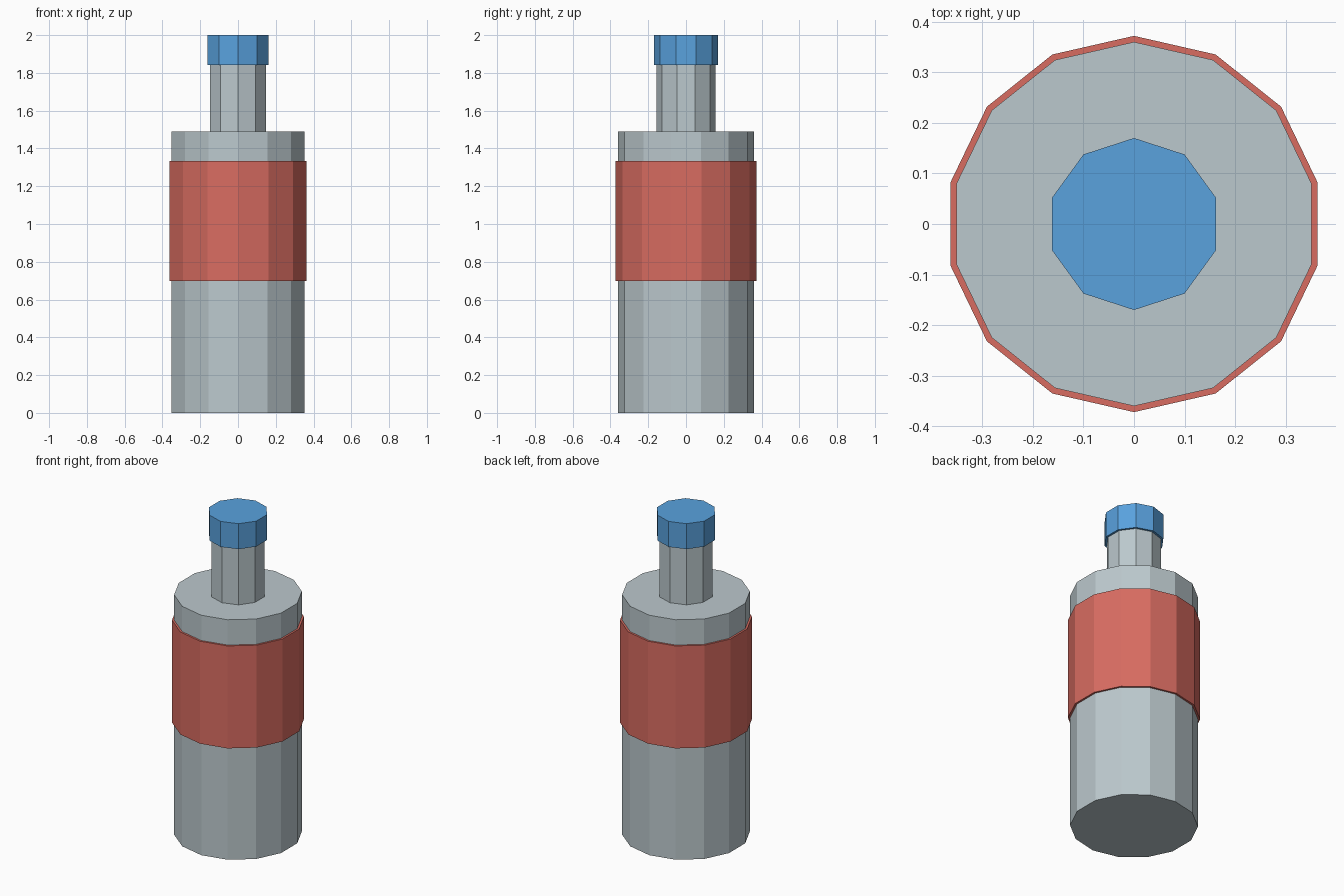
import bpy

if "Cube" in bpy.data.objects:
    bpy.data.objects.remove(bpy.data.objects["Cube"], do_unlink=True)


def make_material(name, rgb):
    mat = bpy.data.materials.new(name)
    mat.use_nodes = True
    colour = (*rgb, 1.0)
    mat.diffuse_color = colour
    bsdf = next(n for n in mat.node_tree.nodes if n.type == "BSDF_PRINCIPLED")
    bsdf.inputs["Base Color"].default_value = colour
    return mat


def prism(name, sides, radius, bottom, top, mat):
    """Upright flat-shaded prism with a corner pointing along y."""
    bpy.ops.mesh.primitive_cylinder_add(
        vertices=sides, radius=radius, depth=top - bottom,
        location=(0, 0, (bottom + top) / 2))
    obj = bpy.context.object
    obj.name = obj.data.name = name
    obj.data.materials.append(mat)
    return obj


grey = make_material("pale grey", (0.50, 0.58, 0.61))
red = make_material("label red", (0.69, 0.15, 0.12))
blue = make_material("cap blue", (0.10, 0.36, 0.73))

BODY_SIDES, NECK_SIDES = 14, 10

# Bottle body with its wrapped label
prism("body", BODY_SIDES, 0.36, 0.0, 1.49, grey)
prism("label_band", BODY_SIDES, 0.372, 0.697, 1.333, red)

# Neck and cap
prism("neck", NECK_SIDES, 0.157, 1.49, 1.842, grey)
prism("cap", NECK_SIDES, 0.17, 1.842, 2.0, blue)
